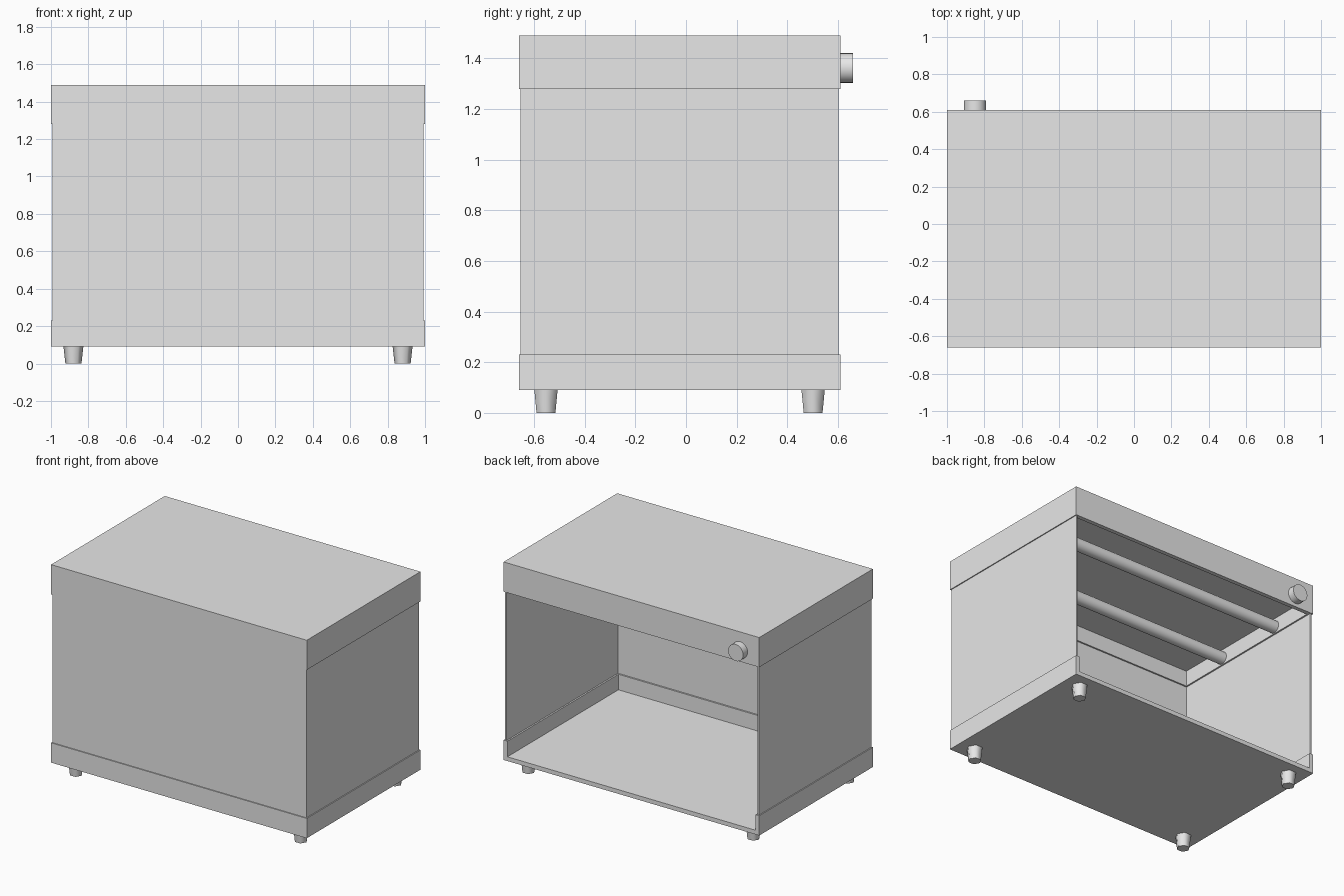
import bpy, bmesh, math
from mathutils import Matrix

cube = bpy.data.objects.get("Cube")
if cube:
    bpy.data.objects.remove(cube, do_unlink=True)

grey = bpy.data.materials.new("light_grey")
grey.use_nodes = True
COLOUR = (0.8, 0.8, 0.8, 1)
grey.diffuse_color = COLOUR
grey.node_tree.nodes["Principled BSDF"].inputs["Base Color"].default_value = COLOUR

X, FRONT, BACK = 1.0, -0.66, 0.61      # outer limits of the cabinet
RIM = 0.03                             # rim thickness
GAP, SHEET = 0.007, 0.012              # wall setback and thickness


def finish(name, bm):
    bmesh.ops.recalc_face_normals(bm, faces=bm.faces)
    mesh = bpy.data.meshes.new(name)
    bm.to_mesh(mesh)
    bm.free()
    mesh.materials.append(grey)
    obj = bpy.data.objects.new(name, mesh)
    bpy.context.collection.objects.link(obj)
    return obj


def prism(name, outline, z0, z1):
    """Extrude a flat outline upward from z0 to z1."""
    bm = bmesh.new()
    face = bm.faces.new([bm.verts.new((x, y, z0)) for x, y in outline])
    new = bmesh.ops.extrude_face_region(bm, geom=[face])["geom"]
    bmesh.ops.translate(bm, vec=(0, 0, z1 - z0),
                        verts=[v for v in new if isinstance(v, bmesh.types.BMVert)])
    return finish(name, bm)


def slab(name, x, y0, y1, z0, z1):
    return prism(name, [(-x, y0), (x, y0), (x, y1), (-x, y1)], z0, z1)


def three_sides(name, x, front, back, t, z0, z1):
    """Walls around the front and both sides, open at the back."""
    half = [(x, front), (x, back), (x - t, back), (x - t, front + t)]
    return prism(name, half + [(-a, b) for a, b in reversed(half)], z0, z1)


def cylinder(name, sides, r0, r1, depth, matrix, angle):
    bm = bmesh.new()
    bmesh.ops.create_cone(bm, cap_ends=True, segments=sides, radius1=r0,
                          radius2=r1, depth=depth, matrix=matrix)
    obj = finish(name, bm)
    bpy.ops.object.select_all(action='DESELECT')
    obj.select_set(True)
    bpy.context.view_layer.objects.active = obj
    bpy.ops.object.shade_smooth_by_angle(angle=math.radians(angle))
    return obj


# Base tray, open at the back
three_sides("tray_rim", X, FRONT, BACK, RIM, 0.09, 0.23)
slab("tray_floor", X - RIM, FRONT + RIM, BACK, 0.09, 0.12)

# Thin walls
three_sides("wall_panels", X - GAP, FRONT + GAP, BACK - GAP, SHEET, 0.2, 1.3)

# Hood with a recessed ceiling and a deeper control housing at the back
three_sides("hood_rim", X, FRONT, BACK, RIM, 1.28, 1.49)
slab("hood_ceiling", X - RIM, FRONT + RIM, BACK - RIM, 1.39, 1.49)
slab("control_housing", X - RIM, BACK - RIM, BACK, 1.28, 1.49)

# Heating rods under the ceiling
for name, y in (("front_rod", -0.27), ("back_rod", 0.255)):
    place = Matrix.Translation((0, y, 1.328)) @ Matrix.Rotation(math.pi / 2, 4, 'Y')
    cylinder(name, 24, 0.043, 0.043, 2 * (X - RIM), place, 30)

# Control knob on the back
place = Matrix.Translation((-0.85, 0.635, 1.362)) @ Matrix.Rotation(math.pi / 2, 4, 'X')
cylinder("knob", 24, 0.059, 0.059, 0.05, place, 30)

# Tapered feet, pointed towards the sides
for side, x in (("left", 0.88), ("right", -0.88)):
    for end, y in (("front", -0.553), ("back", 0.502)):
        place = Matrix.Translation((x, y, 0.045)) @ Matrix.Rotation(math.pi / 2, 4, 'Z')
        cylinder(f"{end}_{side}_foot", 6, 0.043, 0.053, 0.09, place, 65)
